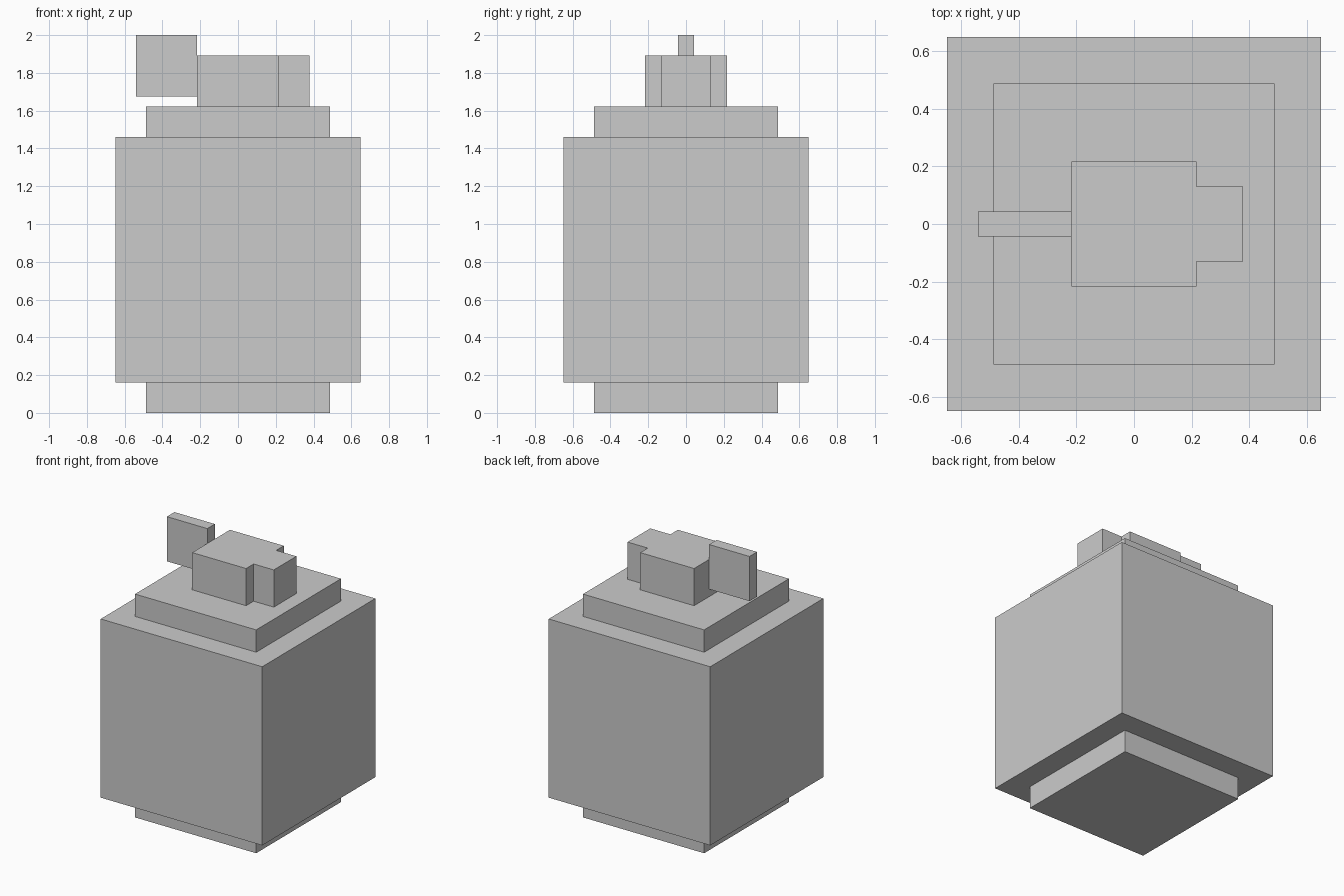
import bpy

if "Cube" in bpy.data.objects:
    bpy.data.objects.remove(bpy.data.objects["Cube"])

U = 2 / 37  # the whole model sits on a 37-step height grid


def box(name, x, y, z):
    """Add a box from (min, max) extents given in grid units."""
    spans = (x, y, z)
    bpy.ops.mesh.primitive_cube_add(size=1, location=[(a + b) / 2 * U for a, b in spans])
    obj = bpy.context.object
    obj.name = obj.data.name = name
    obj.scale = [(b - a) * U for a, b in spans]
    bpy.ops.object.transform_apply(location=False, rotation=False, scale=True)
    return obj


# Square tiers stacked from the ground up: name, half width, height
z = 0
for name, half, height in (
    ("base", 9, 3),
    ("body", 12, 24),
    ("shoulder", 9, 3),
    ("cap", 4, 5),
):
    box(name, (-half, half), (-half, half), (z, z + height))
    z += height

# Nozzle block on the right of the cap
box("nozzle", (4, 7), (-2.4, 2.4), (30, 35))

# Thin lever plate on the left, raised above the shoulder
box("lever", (-10, -4), (-0.8, 0.8), (31, 37))
